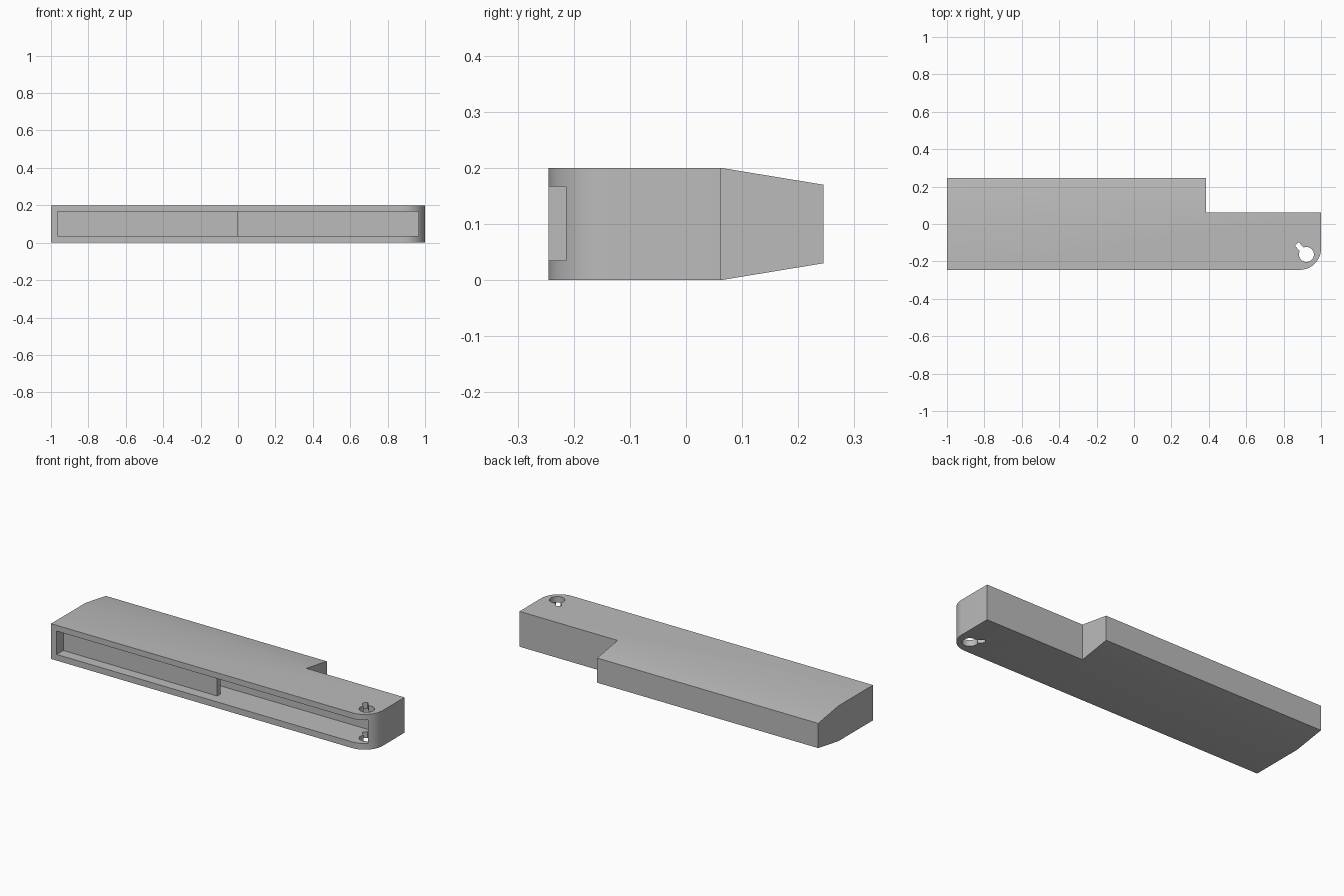
import bpy, bmesh, math
from mathutils import Vector

if "Cube" in bpy.data.objects:
    bpy.data.objects.remove(bpy.data.objects["Cube"], do_unlink=True)

grey = bpy.data.materials.new("warm_grey")
grey.use_nodes = True
colour = (0.5, 0.5, 0.5, 1)
grey.diffuse_color = colour
grey.node_tree.nodes["Principled BSDF"].inputs["Base Color"].default_value = colour


def prism(name, points, direction):
    """Extrude a closed planar outline along a direction."""
    bm = bmesh.new()
    face = bm.faces.new([bm.verts.new(p) for p in points])
    new = bmesh.ops.extrude_face_region(bm, geom=[face])["geom"]
    moved = [v for v in new if isinstance(v, bmesh.types.BMVert)]
    bmesh.ops.translate(bm, verts=moved, vec=direction)
    bmesh.ops.recalc_face_normals(bm, faces=bm.faces)
    mesh = bpy.data.meshes.new(name)
    bm.to_mesh(mesh)
    bm.free()
    mesh.materials.append(grey)
    obj = bpy.data.objects.new(name, mesh)
    bpy.context.collection.objects.link(obj)
    return obj


def box(name, low, high):
    (x0, y0, z0), (x1, y1, z1) = low, high
    outline = [(x0, y0, z0), (x1, y0, z0), (x1, y1, z0), (x0, y1, z0)]
    return prism(name, outline, (0, 0, z1 - z0))


def cut(target, cutter):
    """Subtract the cutter and discard it."""
    bpy.context.view_layer.objects.active = target
    mod = target.modifiers.new("cut", "BOOLEAN")
    mod.operation, mod.solver, mod.object = "DIFFERENCE", "EXACT", cutter
    bpy.ops.object.modifier_apply(modifier=mod.name)
    bpy.data.objects.remove(cutter, do_unlink=True)


HALF, FRONT, SHOULDER = 1.0, -0.245, 0.0625
BACK, HEIGHT, TAPER = 0.245, 0.2, 0.03

# Handle: side profile with a tapered back, swept along its length
profile = [(FRONT, 0), (SHOULDER, 0), (BACK, TAPER),
           (BACK, HEIGHT - TAPER), (SHOULDER, HEIGHT), (FRONT, HEIGHT)]
body = prism("handle_body", [(-HALF, y, z) for y, z in profile], (2 * HALF, 0, 0))

# Rounded front left corner
bm = bmesh.new()
bm.from_mesh(body.data)
corner = [e for e in bm.edges
          if all(v.co.x > 0.99 and v.co.y < FRONT + 0.01 for v in e.verts)]
bmesh.ops.bevel(bm, geom=corner, offset=0.113, segments=16, profile=0.5,
                affect="EDGES")
bm.to_mesh(body.data)
bm.free()

# Stepped notch at the back and long slot in the front
cut(body, box("notch_cutter", (0.385, SHOULDER, -0.1), (1.1, 0.4, 0.3)))
cut(body, box("slot_cutter", (-0.965, -0.4, 0.035), (0.965, -0.075, 0.167)))

# Keyhole through both walls: a circle with a diagonal slit
centre = Vector((0.922, -0.163, -0.1))
along = Vector((-0.051, 0.056, 0)).normalized()
across = Vector((-along.y, along.x, 0))
radius, half_slit, reach = 0.04, 0.014, 0.076
gap = math.asin(half_slit / radius)
keyhole = [centre + along * reach - across * half_slit,
           centre + along * reach + across * half_slit]
for i in range(29):
    a = gap + (2 * math.pi - 2 * gap) * i / 28
    keyhole.append(centre + radius * (along * math.cos(a) + across * math.sin(a)))
cut(body, prism("keyhole_cutter", keyhole, (0, 0, 0.4)))

# Thin panel closing half of the slot
panel = box("slot_panel", (-0.967, -0.186, 0.033), (0, -0.156, 0.169))

for obj in (body, panel):
    bpy.ops.object.select_all(action="DESELECT")
    obj.select_set(True)
    bpy.context.view_layer.objects.active = obj
    bpy.ops.object.shade_smooth_by_angle(angle=math.radians(30))
